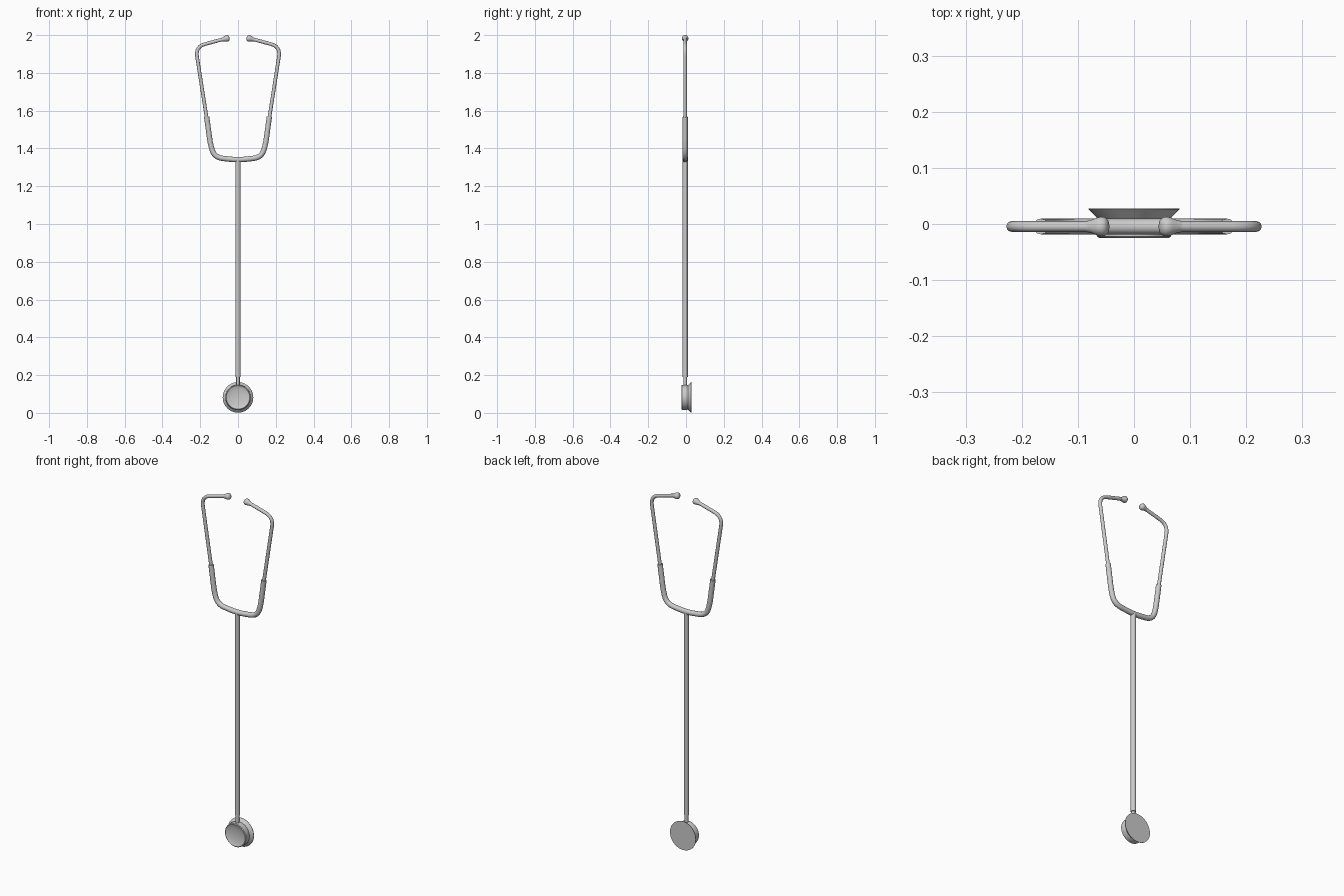
import bpy, bmesh, math
from mathutils import Vector, Matrix

if "Cube" in bpy.data.objects:
    bpy.data.objects.remove(bpy.data.objects["Cube"])

Y = -0.0045  # plane of all the tubing


def finish(obj, angle=40):
    bpy.ops.object.select_all(action='DESELECT')
    obj.select_set(True)
    bpy.context.view_layer.objects.active = obj
    if obj.type == 'CURVE':
        bpy.ops.object.convert(target='MESH')
        obj = bpy.context.view_layer.objects.active
    bpy.ops.object.shade_smooth_by_angle(angle=math.radians(angle))
    return obj


def rounded(corners, steps=6):
    """Turn (x, z, fillet) corners into a path with rounded bends."""
    pts = [Vector((x, Y, z)) for x, z, _ in corners]
    out = [pts[0]]
    for i in range(1, len(pts) - 1):
        p, d = pts[i], corners[i][2]
        a = p + (pts[i - 1] - p).normalized() * d
        b = p + (pts[i + 1] - p).normalized() * d
        for k in range(steps + 1):
            t = k / steps
            out.append(a * (1 - t) ** 2 + p * 2 * t * (1 - t) + b * t * t)
    return out + [pts[-1]]


def tube(name, path, radius):
    cu = bpy.data.curves.new(name, 'CURVE')
    cu.dimensions = '3D'
    cu.bevel_depth = radius
    cu.bevel_resolution = 4
    cu.use_fill_caps = True
    sp = cu.splines.new('POLY')
    sp.points.add(len(path) - 1)
    for p, co in zip(sp.points, path):
        p.co = (*co, 1)
    obj = bpy.data.objects.new(name, cu)
    bpy.context.collection.objects.link(obj)
    return finish(obj)


def lathe(name, profile, origin, axis, sides):
    """Spin (radius, height) points around an axis; end points lie on it."""
    bm = bmesh.new()
    vs = [bm.verts.new((r, 0, h)) for r, h in profile]
    es = [bm.edges.new(e) for e in zip(vs, vs[1:])]
    bmesh.ops.spin(bm, geom=vs + es, cent=(0, 0, 0), axis=(0, 0, 1),
                   angle=math.tau, steps=sides, use_merge=False)
    bmesh.ops.remove_doubles(bm, verts=bm.verts, dist=1e-5)
    bmesh.ops.recalc_face_normals(bm, faces=bm.faces)
    rot = Vector((0, 0, 1)).rotation_difference(Vector(axis)).to_matrix().to_4x4()
    bm.transform(Matrix.Translation(origin) @ rot)
    me = bpy.data.meshes.new(name)
    bm.to_mesh(me)
    bm.free()
    obj = bpy.data.objects.new(name, me)
    bpy.context.collection.objects.link(obj)
    return finish(obj)


# Chest piece: shallow bell in front, waist, flared flat diaphragm behind
lathe("chest_piece",
      [(0, -0.016), (0.035, -0.018), (0.058, -0.023), (0.062, -0.025),
       (0.066, -0.022), (0.067, 0.0), (0.065, 0.010),
       (0.081, 0.026), (0.081, 0.028), (0, 0.028)],
      (0, 0, 0.082), (0, 1, 0), 40)

# Metal stem and main hose
tube("stem", [(0, Y, 0.135), (0, Y, 0.21)], 0.0095)
tube("main_hose", [(0, Y, 0.19), (0, Y, 1.34)], 0.0140)

# Rubber yoke joining both arms
half = [(0.166, 1.567, 0), (0.147, 1.43, 0.02), (0.127, 1.353, 0.045)]
corners = ([(-x, z, f) for x, z, f in half] + [(0, 1.338, 0.05)] + half[::-1])
tube("yoke_hose", rounded(corners), 0.0140)

for side, s in (("left", -1), ("right", 1)):
    # Metal ear tube
    arm = [(s * 0.161, 1.53, 0), (s * 0.225, 1.939, 0.052), (s * 0.065, 1.982, 0)]
    tube(side + "_ear_tube", rounded(arm), 0.0095)
    # Soft flared ear tip
    lathe(side + "_ear_tip",
          [(0, 0), (0.010, 0), (0.0115, 0.008), (0.016, 0.019), (0.0175, 0.026),
           (0.0165, 0.033), (0.012, 0.038), (0.006, 0.040), (0, 0.0405)],
          (s * 0.084, Y, 1.976), (-s * 0.966, 0, 0.26), 20)
